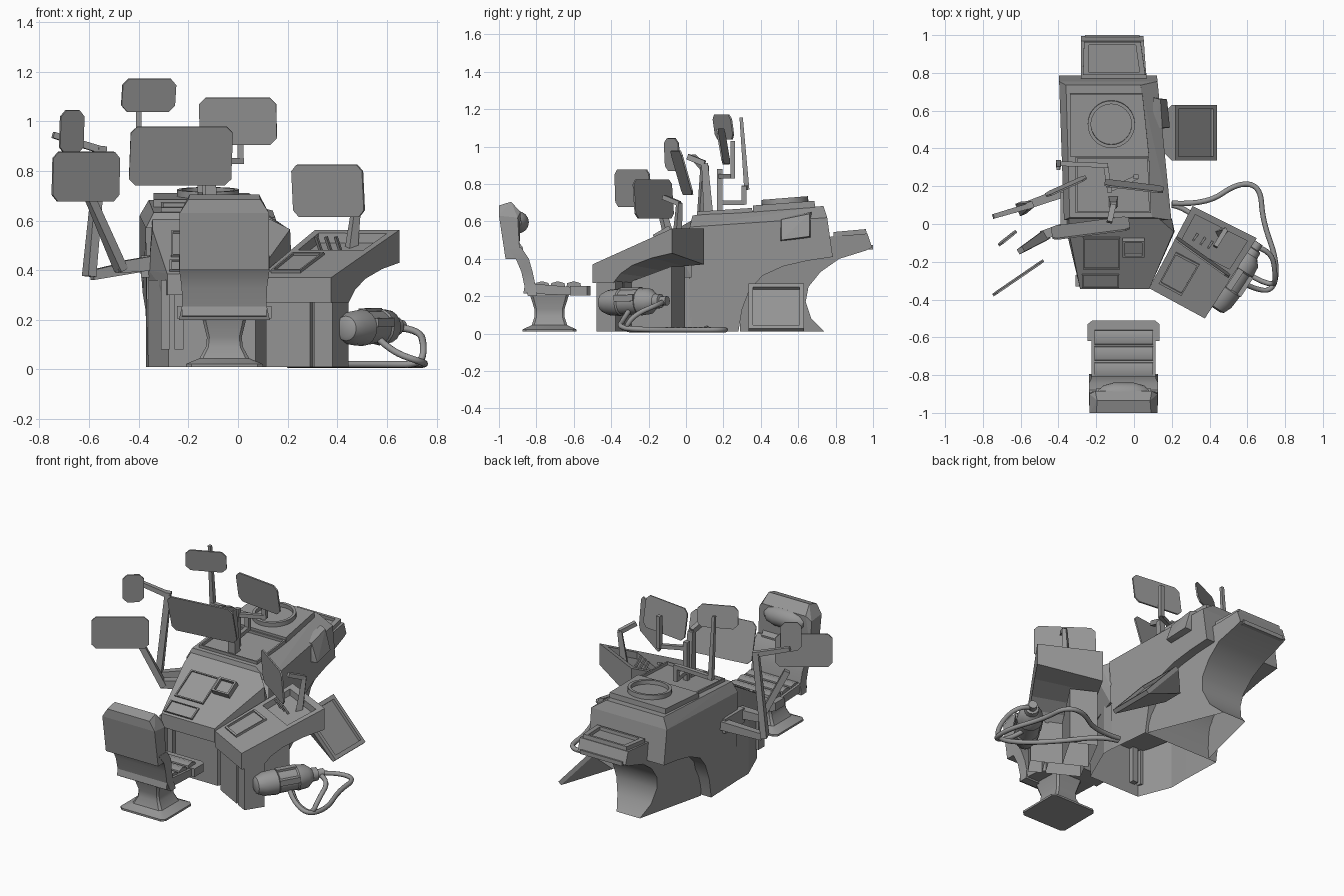
import bpy, bmesh, math
from mathutils import Vector, Matrix

GREY = bpy.data.materials.new("mid_grey")
GREY.diffuse_color = (0.31, 0.31, 0.31, 1)

def finish(name, bm, smooth=False):
    bmesh.ops.recalc_face_normals(bm, faces=bm.faces)
    me = bpy.data.meshes.new(name)
    bm.to_mesh(me)
    me.materials.append(GREY)
    ob = bpy.data.objects.new(name, me)
    bpy.context.collection.objects.link(ob)
    if smooth:
        bpy.ops.object.select_all(action='DESELECT')
        ob.select_set(True)
        bpy.context.view_layer.objects.active = ob
        bpy.ops.object.shade_smooth_by_angle(angle=math.radians(35))
    return ob

def strip(ob, rule):
    """Remove hidden faces chosen by a rule on centre and normal (open shell)."""
    bm = bmesh.new()
    bm.from_mesh(ob.data)
    bmesh.ops.delete(bm, geom=[f for f in bm.faces if rule(f.calc_center_median(), f.normal)], context='FACES')
    bm.to_mesh(ob.data)

def loft(name, rings, smooth=False):
    """Closed skin through equal-length rings, capped at both ends."""
    bm = bmesh.new()
    vs = [[bm.verts.new(p) for p in r] for r in rings]
    n = len(vs[0])
    for a, b in zip(vs, vs[1:]):
        for i in range(n):
            bm.faces.new((a[i], a[(i + 1) % n], b[(i + 1) % n], b[i]))
    bm.faces.new(vs[0])
    bm.faces.new(vs[-1])
    return finish(name, bm, smooth)

def prism(name, profile, fa, fb, smooth=False):
    return loft(name, [[fa(*p) for p in profile], [fb(*p) for p in profile]], smooth)

def slab(name, profile, x0, x1, smooth=False):
    return prism(name, profile, lambda y, z: (x0, y, z), lambda y, z: (x1, y, z), smooth)

def hull(name, pts):
    bm = bmesh.new()
    for p in pts:
        bm.verts.new(p)
    bmesh.ops.convex_hull(bm, input=bm.verts)
    bmesh.ops.dissolve_limit(bm, angle_limit=0.02, verts=bm.verts, edges=bm.edges)
    return finish(name, bm)

def box(name, lo, hi):
    return hull(name, [(x, y, z) for x in (lo[0], hi[0]) for y in (lo[1], hi[1]) for z in (lo[2], hi[2])])

def plate(name, corners, h, rim=0.85, depth=0.01, smooth=False):
    """Raised plate on a polygon, with a recessed middle; counter-clockwise corners."""
    c = [Vector(p) for p in corners]
    mid = sum(c, Vector()) / len(c)
    n = (c[1] - c[0]).cross(c[2] - c[1]).normalized()
    inner = [mid + (p - mid) * rim + n * h for p in c]
    return loft(name, [c, [p + n * h for p in c], inner, [p - n * depth for p in inner]], smooth)

def beam(name, a, b, w, w2=None, t=None):
    a, b = Vector(a), Vector(b)
    q = (b - a).to_track_quat('Z', 'Y')
    ring = lambda p, s: [p + q @ Vector((i * s / 2, j * (t or s) / 2, 0))
                         for i, j in ((-1, -1), (1, -1), (1, 1), (-1, 1))]
    return loft(name, [ring(a, w), ring(b, w2 or w)])

def lathe(name, a, b, prof, n=16):
    a, b = Vector(a), Vector(b)
    q = (b - a).to_track_quat('Z', 'Y')
    return loft(name, [[a.lerp(b, t) + q @ Vector((r * math.cos(k * math.tau / n), r * math.sin(k * math.tau / n), 0))
                        for k in range(n)] for t, r in prof], True)

def hose(name, pts, r):
    cu = bpy.data.curves.new(name, 'CURVE')
    cu.dimensions = '3D'
    cu.bevel_depth, cu.bevel_resolution, cu.resolution_u = r, 2, 6
    sp = cu.splines.new('NURBS')
    sp.points.add(len(pts) - 1)
    for p, co in zip(sp.points, pts):
        p.co = (*co, 1)
    sp.use_endpoint_u, sp.order_u, cu.use_fill_caps = True, 3, True
    cu.materials.append(GREY)
    bpy.context.collection.objects.link(bpy.data.objects.new(name, cu))

def monitor(name, c, w, h, yaw, tilt, t=0.009, k=0.026):
    m = Matrix.Translation(c) @ Matrix.Rotation(yaw, 4, 'Z') @ Matrix.Rotation(tilt, 4, 'X')
    pts = []
    for sx, sz, flip in ((1, 1, 0), (-1, 1, 1), (-1, -1, 0), (1, -1, 1)):
        pr = [(sx * w / 2, sz * (h / 2 - k)), (sx * (w / 2 - k), sz * h / 2)]
        pts += pr[::-1] if flip else pr
    loft(name, [[m @ Vector((x, y, z)) for x, z in pts] for y in (-t / 2, t / 2)])

# Main hull: outer walls end in an arch that sweeps back and up
left = lambda y, z: (-0.36 - 0.035 * y - (0.01 if z > 0.3 else 0), y, z)
right = lambda y, z: (0.2 - 0.1 * y - (0.02 if z < 0.2 else 0), y, z)
strip(prism("main_hull", [(0.02, 0.01), (0.28, 0.01), (0.3, 0.13), (0.34, 0.235), (0.41, 0.31), (0.52, 0.36),
                          (0.65, 0.39), (0.785, 0.41), (0.755, 0.62), (0.02, 0.57)], left, right, True),
      lambda c, n: c.z < 0.012 or n.y < -0.9 or n.z > 0.9)
strip(hull("upper_deck", [left(0.02, 0.57), right(0.02, 0.57), left(0.755, 0.62), right(0.755, 0.62),
                          (-0.34, 0.035, 0.632), (0.095, 0.035, 0.632), (-0.36, 0.735, 0.682), (0.035, 0.735, 0.682)]),
      lambda c, n: n.z < -0.5)
# Rear core and spout: narrow foot flaring up to the spout
def core(base, slope, top):
    def f(y, z):
        k = min(1, max(0, z - 0.01) / 0.38)
        return ((base + slope * (0.74 - y)) * (1 - k) + top(y) * k, y, z)
    return f
arc = [(0.74, 0.01), (0.67, 0.08), (0.64, 0.17), (0.655, 0.25), (0.72, 0.33), (0.82, 0.4), (0.965, 0.445)]
strip(prism("rear_spout", [(0.29, 0.01)] + arc + [(0.995, 0.46), (0.97, 0.535), (0.74, 0.515), (0.29, 0.42), (0.29, 0.2)],
            core(-0.2, -0.24, lambda y: -0.28), core(-0.04, 0.4, lambda y: 0.12 - 0.07 * y), True),
      lambda c, n: c.z < 0.012 or n.y < -0.95)
plate("spout_frame", [(-0.27, 0.79, 0.518), (0.06, 0.79, 0.518), (0.035, 0.965, 0.534), (-0.265, 0.965, 0.534)],
      0.025, 0.82, 0.02)
box("spout_lip", (-0.26, 0.96, 0.45), (0.03, 1.0, 0.475))

# Deck fittings: turret plate, ring and equipment tray
plate("turret_plate", [(-0.34, 0.36, 0.65), (0.08, 0.36, 0.65), (0.045, 0.69, 0.675), (-0.34, 0.69, 0.675)],
      0.035, 0.97, 0.0)
plate("turret_ring", [(-0.12 + 0.125 * math.cos(k * math.tau / 32), 0.53 + 0.125 * math.sin(k * math.tau / 32),
                       0.69 + 0.01 * math.sin(k * math.tau / 32)) for k in range(32)], 0.035, 0.86, 0.024, True)
plate("equipment_tray", [(-0.31, 0.06, 0.63), (0.09, 0.06, 0.63), (0.08, 0.355, 0.65), (-0.31, 0.355, 0.65)],
      0.022, 0.95, 0.018)

# Side hatch housing and tilted loading panel
hull("side_hatch", [(0.1, 0.5, 0.49), (0.1, 0.67, 0.51), (0.1, 0.5, 0.62), (0.1, 0.67, 0.65),
                    (0.19, 0.51, 0.5), (0.175, 0.66, 0.52), (0.15, 0.51, 0.61), (0.14, 0.66, 0.64)])
hatch = [(0.2, 0.335, 0.25), (0.42, 0.335, 0.01), (0.42, 0.63, 0.01), (0.2, 0.63, 0.25)]
plate("loading_panel", hatch, 0.025, 0.85, 0.018)
hull("panel_bracket", hatch + [(0.12, 0.42, 0.16), (0.12, 0.55, 0.16)])

# Front console with sloping desk
F = [(-0.285, -0.345, 0.385), (0.08, -0.345, 0.385), (0.21, -0.04, 0.565), (-0.345, -0.04, 0.565)]
strip(hull("front_console", F + [(-0.285, -0.345, 0.3), (0.08, -0.345, 0.3), (0.215, -0.04, 0.44), (-0.36, -0.03, 0.4),
                                 (-0.36, 0.03, 0.4), (0.2, 0.03, 0.4), (-0.345, 0.03, 0.605), (0.13, 0.03, 0.605),
                                 (-0.36, 0.03, 0.3), (0.2, 0.03, 0.3)]), lambda c, n: n.y > 0.9)
strip(hull("console_base", [(x, y, z) for x, y in ((-0.36, 0.03), (-0.36, -0.1), (-0.28, -0.3), (0.07, -0.3),
                                                   (0.18, -0.05), (0.18, 0.03)) for z in (0.01, 0.36)]),
      lambda c, n: abs(n.z) > 0.9 or n.y > 0.9)
dz = lambda x, y: (x, y, 0.388 + (y + 0.345) * 0.18 / 0.305)
def desk_plate(name, x0, x1, y0, y1, h, rim, d):
    plate(name, [dz(x0, y0), dz(x1, y0), dz(x1, y1), dz(x0, y1)], h, rim, d)
desk_plate("console_screen", -0.27, -0.075, -0.235, -0.07, 0.01, 0.92, 0.008)
desk_plate("console_keypad", -0.275, -0.08, -0.335, -0.265, 0.01, 0.9, 0.008)
desk_plate("console_box", -0.06, 0.055, -0.16, -0.075, 0.035, 0.8, 0.02)
for i, x in enumerate((-0.31, -0.255)):
    box(f"front_strut_{i}", (x, -0.33, 0.08), (x + 0.035, -0.27, 0.36))
box("left_bracket", (-0.39, -0.02, 0.37), (-0.33, 0.17, 0.46))

# Angled side desk on a short pedestal, with a sunken lever tray
A, B, C, D = (Vector(p) for p in ((0.08, -0.34, 0), (0.31, 0.095, 0), (0.65, -0.075, 0), (0.375, -0.5, 0)))
def desk(s, t, z):
    return A.lerp(B, s).lerp(D.lerp(C, s), t) + Vector((0, 0, z))
top = lambda s, t, d=0: desk(s, t, 0.37 + 0.192 * s + d)
side_desk = prism("side_desk", [(0, 0.27), (0.26, 0.27), (0.35, 0.32), (0.5, 0.365), (0.75, 0.405), (1, 0.43),
                                (1, 0.562), (0, 0.37)],
                  lambda s, z: desk(s, 0, z - 0.06 * s * (z < 0.45)), lambda s, z: desk(s, 1, z))
cutter = loft("tray_cutter", [[top(s, t, d) for s, t in ((0.58, 0.09), (0.58, 0.91), (0.93, 0.91), (0.93, 0.09))]
                              for d in (-0.04, 0.05)])
cutter.hide_render = True
cutter.hide_set(True)
cut = side_desk.modifiers.new("tray", 'BOOLEAN')
cut.object, cut.operation, cut.solver = cutter, 'DIFFERENCE', 'EXACT'
for n, s0, s1, t0, t1, h in (("inner", 0.04, 0.28, 0.08, 0.68, 0.29), ("outer", 0.04, 0.28, 0.74, 0.98, 0.29),
                             ("core", 0.08, 0.27, 0.68, 0.74, 0.29), ("rear", 0.28, 0.78, 0.02, 0.45, 0.36)):
    strip(prism(f"desk_pedestal_{n}", [(s0, 0.01), (s1, 0.01), (s1, h), (s0, 0.28)],
                lambda s, z: desk(s, t0, z), lambda s, z: desk(s, t1, z)), lambda c, n: abs(n.z) > 0.9)
plate("desk_screen", [top(0.1, 0.1), top(0.1, 0.5), top(0.48, 0.5), top(0.48, 0.1)], 0.012, 0.88, 0.01)
for i in range(3):
    p = top(0.75, 0.25 + 0.12 * i, -0.04)
    beam(f"lever_{i}", p, p + Vector((-0.02, -0.03, 0.06)), 0.012)
beam("desk_monitor_post", (0.455, -0.05, 0.47), (0.482, -0.035, 0.7), 0.04, 0.025)
beam("desk_monitor_arm", (0.482, -0.035, 0.695), (0.43, -0.12, 0.73), 0.025)

# Canister and hoses beside the desk
ca, cb = (0.43, -0.45, 0.165), (0.66, -0.1, 0.175)
lathe("canister", ca, cb, [(0, 0.035), (0.02, 0.05), (0.12, 0.068), (0.3, 0.074), (0.32, 0.068), (0.58, 0.068),
                           (0.6, 0.074), (0.74, 0.068), (0.82, 0.04), (0.9, 0.038), (0.91, 0.025), (1, 0.025)])
for i, d in enumerate(((0.0, 0.0, 0.06), (0.05, -0.035, 0.02), (-0.05, 0.035, 0.02))):
    p = Vector(ca).lerp(Vector(cb), 0.45) + Vector(d)
    u = (Vector(cb) - Vector(ca)).normalized() * 0.06
    beam(f"canister_rib_{i}", p - u, p + u, 0.035)
hose("feed_hose", [(0.2, 0.11, 0.03), (0.38, 0.1, 0.02), (0.55, 0.22, 0.02), (0.67, 0.2, 0.02), (0.68, 0.02, 0.02),
                   (0.76, -0.2, 0.02), (0.74, -0.36, 0.03), (0.62, -0.34, 0.07), (0.56, -0.3, 0.13)], 0.014)
hose("return_hose", [(0.64, -0.12, 0.17), (0.73, -0.14, 0.16), (0.75, -0.28, 0.1), (0.74, -0.33, 0.02),
                     (0.6, -0.27, 0.02), (0.45, -0.12, 0.02), (0.3, 0.08, 0.02), (0.2, 0.1, 0.02)], 0.014)

# Monitors
for n, *spec in (("main", (-0.23, -0.022, 0.86), 0.415, 0.245, 0.13, 0.28),
                 ("rear", (0, 0.2, 1.0), 0.313, 0.192, -0.12, 0.17),
                 ("high", (-0.36, 0.2, 1.105), 0.235, 0.135, 0.42, 0.15),
                 ("left", (-0.613, -0.285, 0.777), 0.325, 0.2, 0.6, 0.04),
                 ("small_left", (-0.67, -0.075, 0.957), 0.12, 0.175, 0.67, 0.06),
                 ("desk", (0.363, -0.175, 0.72), 0.35, 0.21, -0.62, 0.08)):
    monitor(n + "_monitor", *spec)

# Deck stands and folding left arms: name, start, end, width at each end, thickness
for n, *spec in (
        ("main_post", (-0.11, 0.12, 0.64), (-0.11, 0.1, 0.91), 0.05, 0.035),
        ("main_arm", (-0.11, 0.1, 0.91), (-0.13, 0.01, 0.945), 0.03),
        ("center_post", (-0.13, 0.18, 0.64), (-0.13, 0.18, 0.88), 0.028),
        ("rear_rail", (-0.13, 0.18, 0.84), (0.02, 0.25, 0.84), 0.024),
        ("rear_post", (0.01, 0.25, 0.83), (0.01, 0.25, 1.03), 0.026),
        ("low_link", (-0.13, 0.18, 0.7), (-0.15, 0.31, 0.7), 0.025),
        ("high_riser", (-0.15, 0.31, 0.69), (-0.15, 0.31, 0.79), 0.025),
        ("high_link", (-0.15, 0.31, 0.78), (-0.4, 0.32, 0.78), 0.025),
        ("high_post", (-0.4, 0.325, 0.77), (-0.4, 0.295, 1.155), 0.028, 0.018),
        ("upper_base_arm", (-0.34, 0.18, 0.43), (-0.59, 0.09, 0.38), 0.055, 0.04),
        ("upper_riser", (-0.6, 0.08, 0.375), (-0.55, 0.1, 0.9), 0.07, 0.035, 0.035),
        ("upper_fore_arm", (-0.54, 0.1, 0.88), (-0.745, 0.04, 0.945), 0.03, 0.025),
        ("lower_base_arm", (-0.33, -0.01, 0.43), (-0.49, -0.06, 0.41), 0.06, 0.045),
        ("lower_riser", (-0.47, -0.06, 0.4), (-0.6, -0.14, 0.7), 0.055, 0.03, 0.035)):
    beam(n, *spec)

# Seat: flared square foot, cushion, ribbed pads and backrest
def ring(hx, hy, z, k=0.86):
    return [(-0.055 + hx * a, -0.73 + hy * b, z) for a, b in
            ((1, k), (k, 1), (-k, 1), (-1, k), (-1, -k), (-k, -1), (k, -1), (1, -k))]
loft("seat_foot", [ring(*r) for r in ((0.155, 0.145, 0.01), (0.155, 0.145, 0.022), (0.1, 0.095, 0.045),
                                      (0.075, 0.08, 0.09), (0.07, 0.08, 0.13), (0.09, 0.105, 0.21))], True)
slab("seat_cushion", [(-0.87, 0.215), (-0.62, 0.205), (-0.62, 0.25), (-0.86, 0.27)], -0.225, 0.115)
hull("seat_front", [(x, y, z) for x, y in ((-0.245, -0.62), (-0.245, -0.53), (-0.22, -0.51), (0.11, -0.51),
                                           (0.135, -0.53), (0.135, -0.62)) for z in (0.205, 0.255)])
for i in range(3):
    y = -0.77 + 0.085 * i
    slab(f"seat_pad_{i}", [(y - 0.04, 0.245), (y + 0.04, 0.245), (y + 0.035, 0.27), (y, 0.28), (y - 0.035, 0.27)],
         -0.21, 0.1, True)
loft("lower_backrest", [[(-0.055 + sx * w, y0 + sy * d, z) for sx, sy in ((-1, 0), (1, 0), (1, 1), (-1, 1))]
                        for z, w, y0, d in ((0.2, 0.183, -0.845, 0.05), (0.26, 0.17, -0.865, 0.06), (0.33, 0.172, -0.88, 0.06),
                                            (0.4, 0.182, -0.91, 0.07), (0.46, 0.182, -0.96, 0.08))], True)
hull("upper_backrest", [(-0.055 + s * w, y, z) for s in (-1, 1) for w, y, z in (
    (0.18, -0.965, 0.4), (0.18, -0.9, 0.4), (0.18, -1.0, 0.63), (0.145, -1.0, 0.685), (0.14, -0.935, 0.705),
    (0.18, -0.89, 0.45), (0.18, -0.9, 0.62), (0.15, -0.885, 0.65))])
lathe("headrest", (-0.19, -0.9, 0.595), (0.08, -0.9, 0.595),
      [(0, 0.02), (0.1, 0.045), (0.3, 0.06), (0.7, 0.06), (0.9, 0.045), (1, 0.02)])
for i in range(3):
    y, z = -0.83 - 0.027 * i, 0.31 + 0.075 * i
    slab(f"back_pad_{i}", [(y - 0.03, z - 0.03), (y + 0.01, z - 0.03), (y + 0.012, z), (y - 0.01, z + 0.03),
                           (y - 0.05, z + 0.03)], -0.2, 0.09, True)
